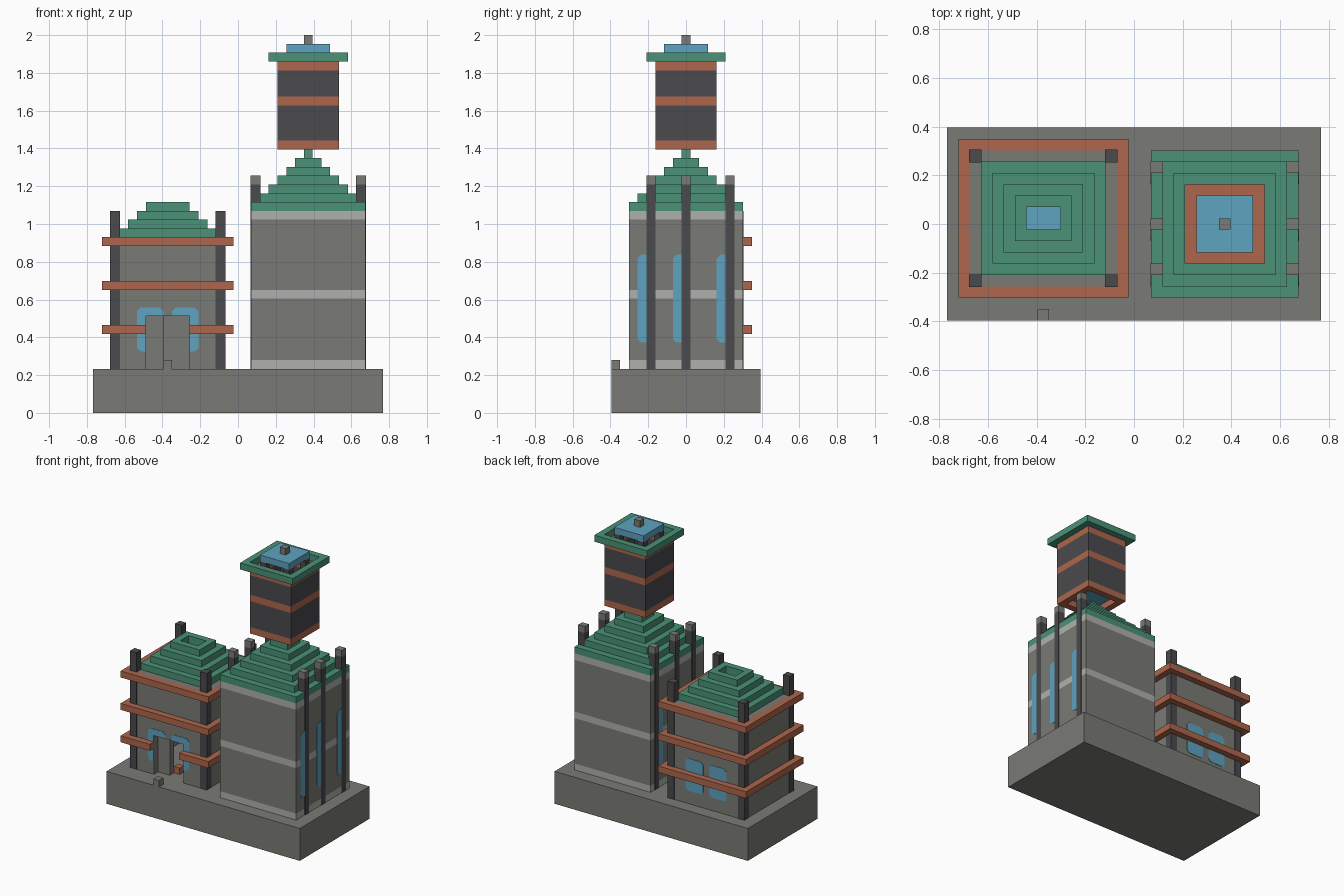
import bpy
import bmesh
from mathutils import Vector

cube = bpy.data.objects.get("Cube")
if cube:
    bpy.data.objects.remove(cube, do_unlink=True)

U = 2 / 43      # one block
PROUD = 0.06    # how far flush trims stand out, in blocks


def material(name, rgb):
    m = bpy.data.materials.new(name)
    m.use_nodes = True
    m.diffuse_color = (*rgb, 1)
    bsdf = m.node_tree.nodes["Principled BSDF"]
    bsdf.inputs["Base Color"].default_value = (*rgb, 1)
    bsdf.inputs["Roughness"].default_value = 0.9
    return m


STONE = material("grey stone", (0.195, 0.195, 0.178))
PALE = material("pale stone", (0.434, 0.434, 0.423))
DARK = material("dark slate", (0.069, 0.069, 0.076))
GREEN = material("green roof", (0.069, 0.287, 0.184))
COPPER = material("copper band", (0.418, 0.133, 0.072))
BLUE = material("blue glass", (0.112, 0.366, 0.527))


def place(i, j, k):
    """Block grid to model space."""
    return Vector(((i - 16.5) * U, (j - 8.5) * U, k * U))


def finish(bm, name, mat):
    bmesh.ops.recalc_face_normals(bm, faces=bm.faces)
    mesh = bpy.data.meshes.new(name)
    bm.to_mesh(mesh)
    bm.free()
    mesh.materials.append(mat)
    ob = bpy.data.objects.new(name, mesh)
    bpy.context.collection.objects.link(ob)
    return ob


def build(name, mat, *boxes):
    """Boxes given as (i0, i1, j0, j1, k0, k1) joined in one object."""
    bm = bmesh.new()
    for i0, i1, j0, j1, k0, k1 in boxes:
        lo, hi = place(i0, j0, k0), place(i1, j1, k1)
        for v in bmesh.ops.create_cube(bm, size=1)["verts"]:
            v.co = Vector([hi[a] if v.co[a] > 0 else lo[a] for a in range(3)])
    return finish(bm, name, mat)


def ring(i0, i1, j0, j1, k0, k1, w=1, d=None):
    """Four boxes around a rectangular hole; w and d are wall widths."""
    d = d or w
    return [(i0, i1, j0, j0 + d, k0, k1), (i0, i1, j1 - d, j1, k0, k1),
            (i0, i0 + w, j0 + d, j1 - d, k0, k1), (i1 - w, i1, j0 + d, j1 - d, k0, k1)]


def pane(name, outline, axis, level, out):
    """Thin glass plate from an outline on a wall, facing along axis."""
    bm = bmesh.new()
    spot = (lambda a, k: place(level, a, k)) if axis == 0 else (lambda a, k: place(a, level, k))
    face = bm.faces.new([bm.verts.new(spot(a, k)) for a, k in outline])
    grown = bmesh.ops.extrude_face_region(bm, geom=[face])["geom"]
    for v in grown:
        if isinstance(v, bmesh.types.BMVert):
            v.co[axis] += out * PROUD * U
    return finish(bm, name, BLUE)


# Base and marker block
build("base", STONE, (0, 33, 0, 17, 0, 5))
build("marker_block", STONE, (8, 9, 0, 1, 5, 6))

# House: hollow walls with a doorway in the front
build("house_walls", STONE,
      (2, 15, 14, 15, 5, 20), (2, 3, 3, 14, 5, 20), (14, 15, 3, 14, 5, 20),
      (3, 6, 3, 4, 5, 20), (11, 14, 3, 4, 5, 20), (6, 11, 3, 4, 11, 20))
build("house_door", STONE, (6, 8, 4, 5, 5, 11))
build("house_door_block", COPPER, (8, 9, 5, 6, 5, 6))

# House corner posts
P = PROUD
build("house_posts", DARK, *[(i - P, i + 1 + P, j - P, j + 1 + P, 5, 23)
                             for i in (2, 14) for j in (3, 14)])

# House ledges, the lowest one broken by the doorway
for label, k in (("middle", 14), ("upper", 19)):
    build(f"house_{label}_ledge", COPPER, *ring(1, 16, 2, 16, k, k + 1))
build("house_lower_ledge", COPPER, (1, 6, 2, 3, 9, 10), (11, 16, 2, 3, 9, 10),
      *ring(1, 16, 2, 16, 9, 10)[1:])

# House windows, cut around the doorway in front and whole at the back
c = 0.4
front = [(5 + c, 7), (6, 7), (6, 11), (8, 11), (8, 12 - c), (8 - c, 12),
         (5 + c, 12), (5, 12 - c), (5, 7 + c)]
back = [(5 + c, 7), (8 - c, 7), (8, 7 + c), (8, 12 - c), (8 - c, 12),
        (5 + c, 12), (5, 12 - c), (5, 7 + c)]
for side in ("right", "left"):
    flip = (lambda a: a) if side == "right" else (lambda a: 17 - a)
    pane(f"house_front_{side}_window", [(flip(a), k) for a, k in front], 1, 3, -1)
    pane(f"house_back_{side}_window", [(flip(a), k) for a, k in back], 1, 15, 1)

# House stepped roof around a shaft with a skylight
roof = []
for s in range(4):
    roof += ring(3 + s, 14 - s, 4 + s, 14 - s, 20 + s, 21 + s, 4 - s)
build("house_roof", GREEN, *roof)
build("house_skylight", BLUE, (7, 10, 8, 10, 20, 20.5))

# Tower walls in stone courses and pale bands
build("tower_walls", STONE, (18, 31, 2, 15, 6, 13), (18, 31, 2, 15, 14, 22))
build("tower_bands", PALE, *[(18, 31, 2, 15, k, k + 1) for k in (5, 13, 22)])

# Tower stepped roof
build("tower_roof", GREEN, *[(18 + s, 31 - s, 2 + s, 15 - s, 23 + s, 24 + s)
                             for s in range(7)])

# Tower side posts with caps, and a tall window beside each
spots = [(i, j) for i in (18, 30) for j in (4, 8, 13)]
build("tower_posts", DARK, *[(i - P, i + 1 + P, j, j + 1, 5, 26) for i, j in spots])
build("tower_post_caps", STONE, *[(i - P, i + 1 + P, j, j + 1, 26, 27) for i, j in spots])
for i, j in spots:
    tall = [(j - 1 + c, 8), (j, 8), (j, 18), (j - 1 + c, 18), (j - 1, 18 - c), (j - 1, 8 + c)]
    pane("tower_window", tall, 0, 18 if i == 18 else 31, -1 if i == 18 else 1)

# Lantern: open tube of dark walls and copper bands
build("lantern_walls", DARK, *ring(21, 28, 5, 12, 31, 35), *ring(21, 28, 5, 12, 36, 39))
build("lantern_bands", COPPER, *[b for k in (30, 35, 39)
                                 for b in ring(21, 28, 5, 12, k, k + 1)])
build("lantern_floor", BLUE, (22, 27, 6, 11, 31, 32))

# Lantern rim, raised lid and finial
build("lantern_rim", GREEN, *ring(20, 29, 4, 13, 40, 41))
build("lid_supports", DARK, *[(i, i + 1, j, j + 1, 39, 41) for i in (22, 26) for j in (6, 10)])
build("lantern_lid", BLUE, (22, 27, 6, 11, 41, 42))
build("finial", STONE, (24, 25, 8, 9, 42, 43))
